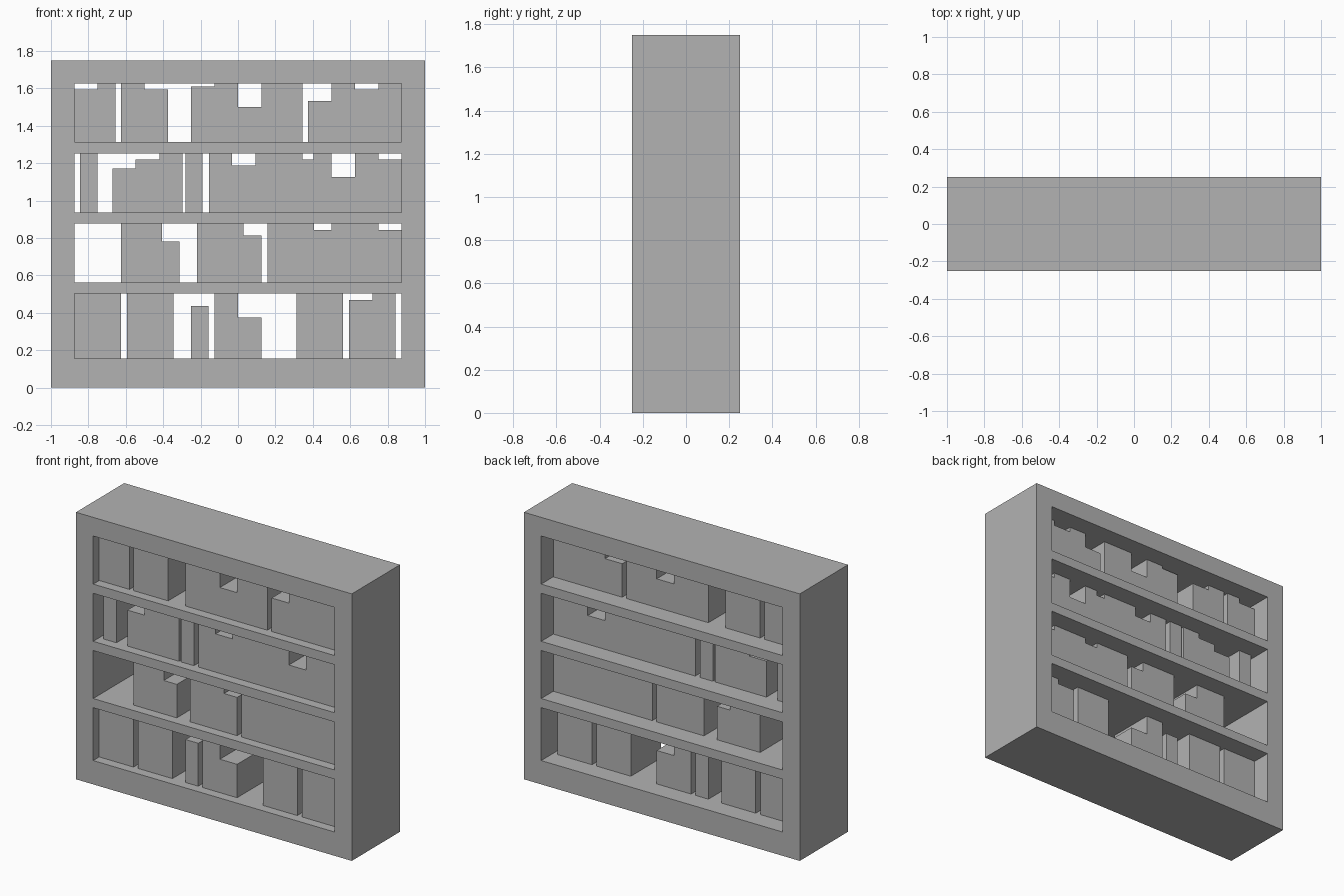
import bpy
import math

if "Cube" in bpy.data.objects:
    bpy.data.objects.remove(bpy.data.objects["Cube"])

grey = bpy.data.materials.new("plain grey")
grey.diffuse_color = (0.45, 0.45, 0.45, 1)
grey.use_nodes = True
grey.node_tree.nodes["Principled BSDF"].inputs["Base Color"].default_value = grey.diffuse_color


def slab(name, loops, y0, y1):
    """Extrude flat x-z outlines (inner loops become holes) from y0 to y1."""
    cu = bpy.data.curves.new(name, 'CURVE')
    cu.dimensions = '2D'
    cu.fill_mode = 'BOTH'
    cu.extrude = (y1 - y0) / 2
    for loop in loops:
        sp = cu.splines.new('POLY')
        sp.points.add(len(loop) - 1)
        for p, (x, z) in zip(sp.points, loop):
            p.co = (x, z, 0, 1)
        sp.use_cyclic_u = True
        sp.use_smooth = False
    cu.materials.append(grey)
    ob = bpy.data.objects.new(name, cu)
    bpy.context.collection.objects.link(ob)
    ob.rotation_euler = (math.pi / 2, 0, 0)
    ob.location.y = (y0 + y1) / 2
    bpy.ops.object.select_all(action='DESELECT')
    ob.select_set(True)
    bpy.context.view_layer.objects.active = ob
    bpy.ops.object.convert(target='MESH')
    bpy.ops.object.transform_apply(location=True, rotation=True, scale=True)
    for f in bpy.context.object.data.polygons:
        f.use_smooth = False


def rect(x0, x1, z0, z1):
    return [(x0, z0), (x1, z0), (x1, z1), (x0, z1)]


# Case with four open compartments: (floor, ceiling) from bottom to top
rows = [(0.156, 0.5025), (0.5625, 0.877), (0.9375, 1.252), (1.3125, 1.6275)]
slab("bookcase_frame",
     [rect(-1, 1, 0, 1.75)] + [rect(-0.875, 0.875, a, b) for a, b in rows],
     -0.25, 0.25)

# Book groups per row: start x, then (end x, top z) steps; F = full height
F = None
books = [
    [(-0.875, [(-0.626, F)]), (-0.593, [(-0.344, F)]), (-0.25, [(-0.157, 0.4375)]),
     (-0.125, [(0, F), (0.125, 0.375)]), (0.3125, [(0.5615, F)]),
     (0.594, [(0.718, 0.469), (0.843, F)])],
    [(-0.625, [(-0.407, F), (-0.3125, 0.782)]),
     (-0.218, [(0.03, F), (0.125, 0.8135)]),
     (0.157, [(0.405, F), (0.5, 0.843), (0.75, F), (0.875, 0.843)])],
    [(-0.844, [(-0.75, F)]),
     (-0.671, [(-0.548, 1.173), (-0.421, 1.22), (-0.296, F)]),
     (-0.282, [(-0.1885, F)]),
     (-0.155, [(-0.031, F), (0.093, 1.188), (0.344, F), (0.405, 1.22),
               (0.5, F), (0.625, 1.126), (0.75, F), (0.875, 1.22)])],
    [(-0.875, [(-0.75, 1.595), (-0.655, F)]), (-0.625, [(-0.5, F), (-0.375, 1.595)]),
     (-0.25, [(-0.125, 1.61), (0, F), (0.125, 1.5), (0.344, F)]),
     (0.375, [(0.5, 1.532), (0.625, F), (0.75, 1.595), (0.875, F)])],
]

for r, ((floor, ceiling), groups) in enumerate(zip(rows, books), 1):
    for g, (x, steps) in enumerate(groups, 1):
        outline = [(x, floor)]
        for end, top in steps:
            top = top or ceiling
            outline += [(x, top), (end, top)]
            x = end
        outline.append((x, floor))
        slab(f"books_row{r}_group{g}", [outline], -0.1875, 0.125)
